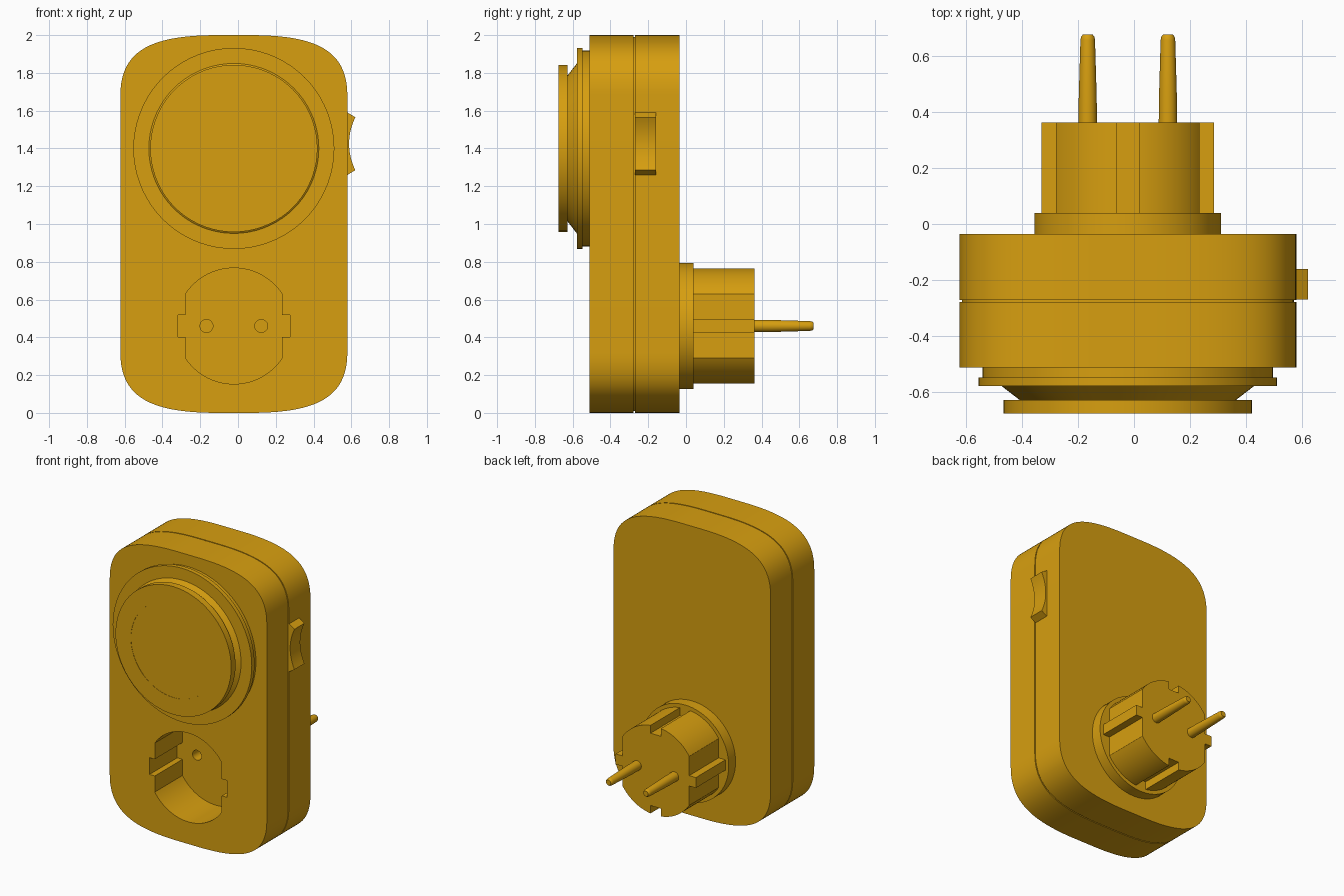
import bpy, bmesh
from math import sin, cos, acos, pi, radians

old = bpy.data.objects.get("Cube")
if old:
    bpy.data.objects.remove(old, do_unlink=True)

mat = bpy.data.materials.new("amber yellow plastic")
mat.use_nodes = True
COLOUR = (0.68, 0.345, 0.005, 1.0)
mat.diffuse_color = COLOUR
mat.node_tree.nodes["Principled BSDF"].inputs["Base Color"].default_value = COLOUR

CX = -0.022        # centre line of the housing
PLUG_Z = 0.46      # height of the socket and plug axis
DIAL_Z = 1.40


def arc(r, a0=0.0, a1=pi / 2, n=18):
    return [(r * cos(a0 + (a1 - a0) * i / n), r * sin(a0 + (a1 - a0) * i / n))
            for i in range(n + 1)]


def mirror4(q):
    """Complete an outline from its first quadrant (x axis round to z axis)."""
    pts = (q + [(-x, z) for x, z in reversed(q)] + [(-x, -z) for x, z in q]
           + [(x, -z) for x, z in reversed(q)])
    out = []
    for p in pts:
        if not out or abs(p[0] - out[-1][0]) + abs(p[1] - out[-1][1]) > 1e-5:
            out.append(p)
    if abs(out[0][0] - out[-1][0]) + abs(out[0][1] - out[-1][1]) < 1e-5:
        out.pop()
    return out


def loft(name, rings, x=CX, z=0.0):
    """Skin a stack of (outline, y) rings and cap both ends."""
    bm = bmesh.new()
    loops = [[bm.verts.new((x + px, y, z + pz)) for px, pz in o] for o, y in rings]
    n = len(loops[0])
    for a, b in zip(loops, loops[1:]):
        for i in range(n):
            j = (i + 1) % n
            bm.faces.new((a[i], a[j], b[j], b[i]))
    bm.faces.new(loops[0])
    bm.faces.new(loops[-1])
    bmesh.ops.recalc_face_normals(bm, faces=bm.faces)
    me = bpy.data.meshes.new(name)
    bm.to_mesh(me)
    bm.free()
    me.materials.append(mat)
    ob = bpy.data.objects.new(name, me)
    bpy.context.collection.objects.link(ob)
    return ob


def turned(name, profile, x, z):
    return loft(name, [(mirror4(arc(r)), y) for r, y in profile], x, z)


def select(ob):
    bpy.ops.object.select_all(action='DESELECT')
    ob.select_set(True)
    bpy.context.view_layer.objects.active = ob


def smooth(ob):
    select(ob)
    bpy.ops.object.shade_smooth_by_angle(angle=radians(30))


def cut(ob, cutter):
    cutter.hide_render = True
    mod = ob.modifiers.new("cut", 'BOOLEAN')
    mod.operation = 'DIFFERENCE'
    mod.solver = 'EXACT'
    mod.object = cutter
    select(ob)
    bpy.ops.object.modifier_apply(modifier=mod.name)
    bpy.data.objects.remove(cutter, do_unlink=True)


# Housing: pillow-cornered outline with a thin seam groove
def corner(t):
    s = 1 - t
    w = (s**3, 3 * s * s * t, 3 * s * t * t, t**3)
    xs, zs = (0.601, 0.601, 0.42, 0.08), (0.68, 0.93, 1.0, 1.0)
    return (sum(a * b for a, b in zip(w, xs)), sum(a * b for a, b in zip(w, zs)))


shell = mirror4([corner(i / 24) for i in range(25)])
groove = [(x * 0.985, z * 0.991) for x, z in shell]
housing = loft("housing", [(shell, -0.512), (shell, -0.278), (groove, -0.278),
                           (groove, -0.271), (shell, -0.271), (shell, -0.035)], z=1.0)

# Socket recess with guide ribs on both sides, then the two contact holes
R, FLAT = 0.307, 0.256
recess = mirror4([(0.296, 0), (0.296, 0.058), (FLAT, 0.058)]
                 + arc(R, acos(FLAT / R), pi / 2))
cut(housing, loft("socket_cutter", [(recess, -0.6), (recess, -0.21)], z=PLUG_Z))
for side in (-1, 1):
    cut(housing, turned("hole_cutter", [(0.034, -0.25), (0.034, -0.1)],
                        CX + side * 0.145, PLUG_Z))
smooth(housing)

# Dial: stepped collar, tapered neck and flat knob
dial = turned("dial", [(0.518, -0.505), (0.518, -0.548), (0.532, -0.548),
                       (0.532, -0.578), (0.45, -0.578), (0.385, -0.628),
                       (0.4425, -0.628), (0.4425, -0.675), (0.325, -0.675),
                       (0.325, -0.673)], CX, DIAL_Z)
smooth(dial)

# Side rocker switch with a concave face
steps = [-0.14 + 0.02 * i for i in range(15)]
rocker = ([(0.56, -0.165), (0.58, -0.165)]
          + [(0.588 + 0.033 * (d / 0.14) ** 2, d) for d in steps]
          + [(0.58, 0.165), (0.56, 0.165)])
smooth(loft("rocker_switch", [(rocker, -0.27), (rocker, -0.16)], x=0, z=1.425))

# Plug: round flange, then a keyed body with side ribs and earth grooves
smooth(turned("plug_flange", [(0.333, -0.04), (0.333, 0.04)], CX, PLUG_Z))
keyed = mirror4([(R, 0), (R, 0.036), (FLAT, 0.036)]
                + arc(R, acos(FLAT / R), acos(0.04 / R))
                + [(0.04, 0.25), (0, 0.25)])
smooth(loft("plug_body", [(keyed, 0.035), (keyed, 0.362)], z=PLUG_Z))

# Pins: slightly tapered with rounded tips
for side, label in ((-1, "right"), (1, "left")):
    smooth(turned(label + "_pin", [(0.033, 0.35), (0.032, 0.45), (0.026, 0.655),
                                   (0.024, 0.667), (0.018, 0.675)],
                  CX + side * 0.143, PLUG_Z))
